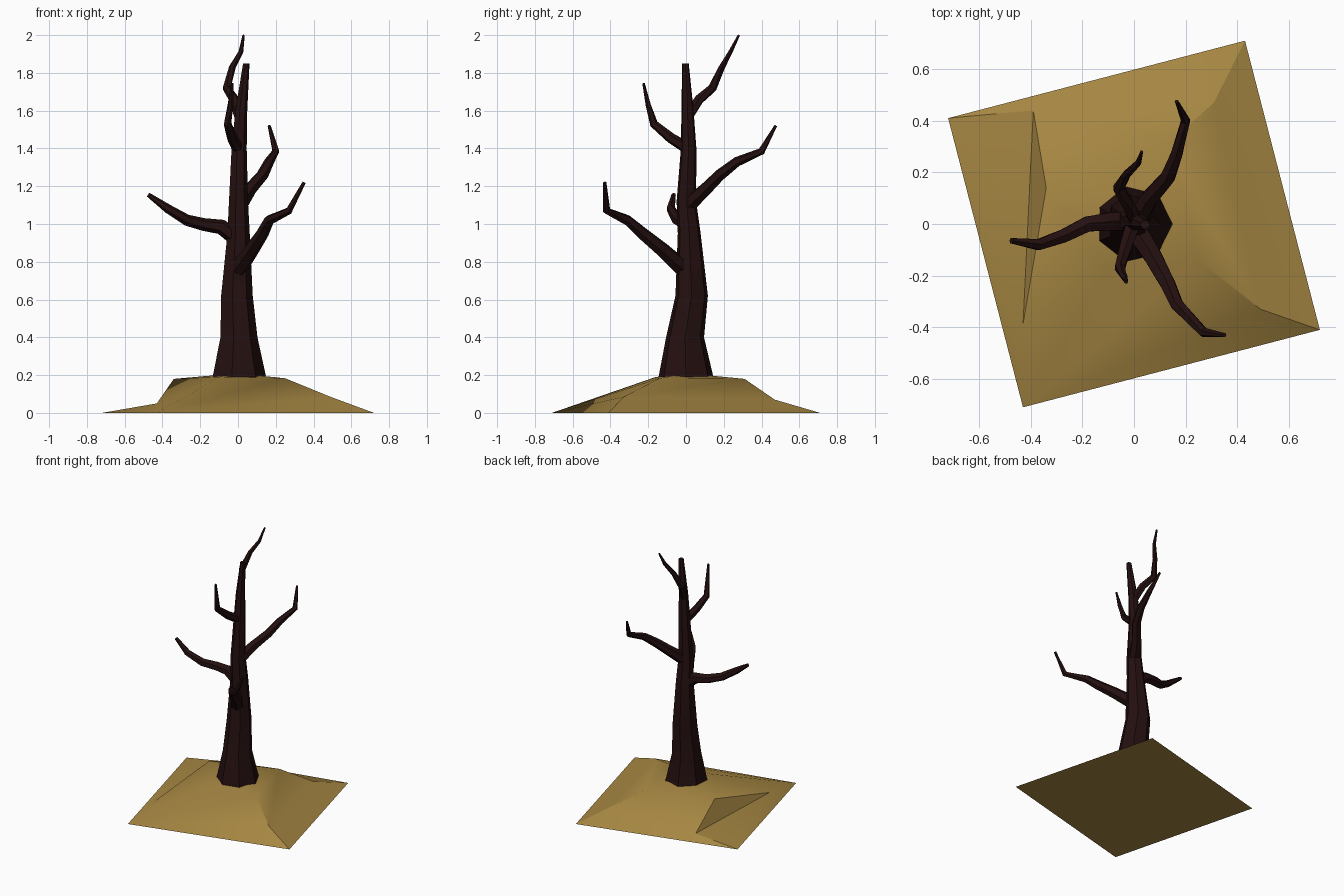
import bpy, bmesh, math
from mathutils import Vector

if "Cube" in bpy.data.objects:
    bpy.data.objects.remove(bpy.data.objects["Cube"], do_unlink=True)


def material(name, rgb):
    m = bpy.data.materials.new(name)
    m.use_nodes = True
    m.diffuse_color = (*rgb, 1)
    bsdf = m.node_tree.nodes["Principled BSDF"]
    bsdf.inputs["Base Color"].default_value = (*rgb, 1)
    bsdf.inputs["Roughness"].default_value = 0.9
    return m


bark = material("dark bark", (0.018, 0.005, 0.005))
sand = material("dry sand", (0.38, 0.24, 0.055))


def finish(name, bm, mat, angle):
    bmesh.ops.recalc_face_normals(bm, faces=bm.faces)
    mesh = bpy.data.meshes.new(name)
    bm.to_mesh(mesh)
    bm.free()
    mesh.materials.append(mat)
    obj = bpy.data.objects.new(name, mesh)
    bpy.context.collection.objects.link(obj)
    bpy.ops.object.select_all(action="DESELECT")
    obj.select_set(True)
    bpy.context.view_layer.objects.active = obj
    bpy.ops.object.shade_smooth_by_angle(angle=math.radians(angle))
    return obj


def limb(name, path, radii, sides, level=False):
    """Tapered tube along a path; level keeps every ring horizontal."""
    bm = bmesh.new()
    pts = [Vector(p) for p in path]
    rings = []
    for i, (p, r) in enumerate(zip(pts, radii)):
        along = (pts[min(i + 1, len(pts) - 1)] - pts[max(i - 1, 0)]).normalized()
        if level:
            u, v = Vector((1, 0, 0)), Vector((0, 1, 0))
        else:
            side = Vector((0.6, 0.8, 0)) if abs(along.z) > 0.97 else Vector((0, 0, 1))
            u = (side - along * side.dot(along)).normalized()
            v = along.cross(u)
        angles = [math.tau * k / sides for k in range(sides)]
        rings.append([bm.verts.new(p + r * (u * math.cos(a) + v * math.sin(a)))
                      for a in angles])
    for low, high in zip(rings, rings[1:]):
        for k in range(sides):
            n = (k + 1) % sides
            bm.faces.new((low[k], low[n], high[n], high[k]))
    bm.faces.new(rings[0])
    bm.faces.new(rings[-1])
    return finish(name, bm, bark, 30)


# Sand mound: square footprint, uneven ridge points and a low plateau
points = {
    "A": (-.72, .41, 0), "B": (.43, .71, 0), "C": (.72, -.41, 0), "D": (-.43, -.71, 0),
    "a": (-.43, -.39, .05), "b": (-.39, .44, .045), "c": (-.34, .14, .18),
    "d": (.13, .31, .18), "e": (.31, .47, .07), "f": (.25, -.14, .183),
    "g": (.49, -.33, .085), "h": (-.1, -.16, .19), "t": (0, 0, .21),
}
faces = ("ABCD DaA Aab acb AbB bcd bde beB BeC egC dfg dge gCD "
         "Dgf Dfh Dha ahc tch thf tfd tdc").split()
bm = bmesh.new()
verts = {key: bm.verts.new(co) for key, co in points.items()}
for face in faces:
    bm.faces.new([verts[key] for key in face])
finish("sand_mound", bm, sand, 25)

# Trunk
limb("trunk",
     [(0, 0, .185), (0, -.005, .4), (-.01, .03, .62), (0, .017, .95),
      (0, .002, 1.12), (.004, .014, 1.4), (.016, .008, 1.6), (.043, -.003, 1.85)],
     [.15, .103, .088, .062, .053, .042, .033, .018], 7, level=True)

# Branches
limb("right_branch",
     [(0, .01, .92), (-.09, .01, .985), (-.18, 0, .997), (-.27, -.045, 1.02),
      (-.37, -.08, 1.08), (-.475, -.065, 1.155)],
     [.045, .04, .034, .03, .024, .012], 6)
limb("front_left_branch",
     [(0, -.01, .76), (.07, -.12, .86), (.13, -.23, .95), (.165, -.31, 1.02),
      (.27, -.42, 1.07), (.35, -.43, 1.22)],
     [.048, .04, .033, .028, .02, .009], 6)
limb("back_left_branch",
     [(0, 0, 1.09), (.06, .1, 1.18), (.13, .18, 1.26), (.165, .27, 1.33),
      (.2, .4, 1.385), (.165, .475, 1.52)],
     [.045, .037, .032, .026, .019, .008], 6)
limb("upper_back_branch",
     [(.01, .01, 1.57), (-.02, .07, 1.66), (-.06, .14, 1.72), (-.03, .19, 1.83),
      (.015, .235, 1.91), (.03, .28, 2.0)],
     [.03, .027, .023, .018, .013, .006], 6)
limb("upper_front_branch",
     [(0, .01, 1.4), (-.03, -.08, 1.455), (-.055, -.17, 1.53), (-.04, -.2, 1.63),
      (-.03, -.225, 1.745)],
     [.032, .028, .022, .015, .007], 6)
